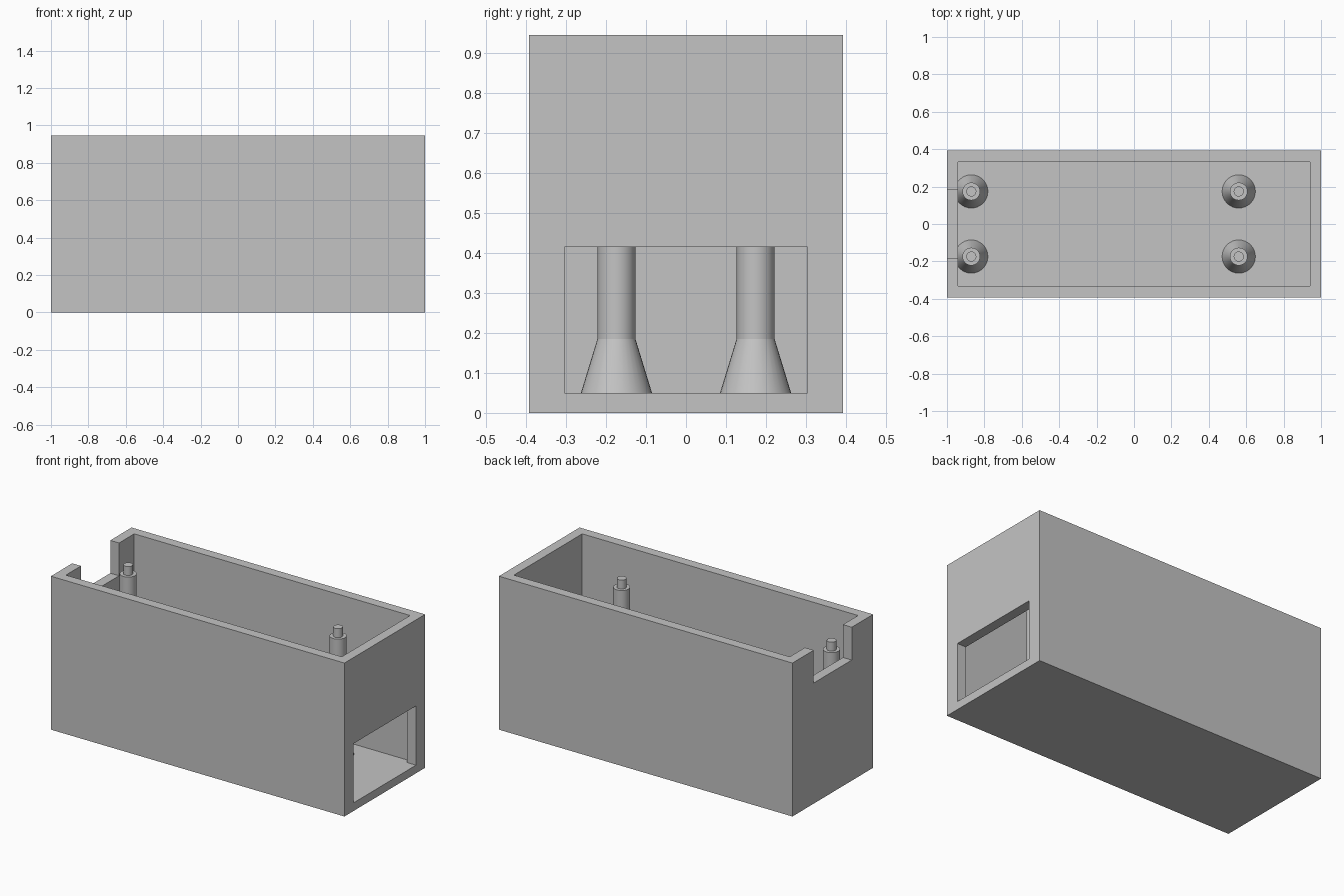
import bpy
import bmesh
from math import radians, tau
from mathutils import Matrix, Vector

cube = bpy.data.objects.get("Cube")
if cube:
    bpy.data.objects.remove(cube, do_unlink=True)

LENGTH, DEPTH, HEIGHT = 2.0, 0.785, 0.945
WALL, FLOOR = 0.06, 0.05

# Single plastic colour
grey = bpy.data.materials.new("grey plastic")
grey.use_nodes = True
grey.diffuse_color = (0.55, 0.55, 0.55, 1)
grey.node_tree.nodes["Principled BSDF"].inputs["Base Color"].default_value = grey.diffuse_color


def add_object(name, bm):
    mesh = bpy.data.meshes.new(name)
    bm.to_mesh(mesh)
    bm.free()
    mesh.materials.append(grey)
    obj = bpy.data.objects.new(name, mesh)
    bpy.context.collection.objects.link(obj)
    return obj


def box(name, low, high):
    low, high = Vector(low), Vector(high)
    bm = bmesh.new()
    bmesh.ops.create_cube(bm, size=1, matrix=Matrix.Translation((low + high) / 2)
                          @ Matrix.Diagonal((high - low).to_4d()))
    return add_object(name, bm)


def activate(obj):
    bpy.ops.object.select_all(action="DESELECT")
    obj.select_set(True)
    bpy.context.view_layer.objects.active = obj


def cut(target, low, high):
    cutter = box("cutter", low, high)
    cutter.hide_render = True
    mod = target.modifiers.new("cut", "BOOLEAN")
    mod.operation, mod.solver, mod.object = "DIFFERENCE", "EXACT", cutter
    activate(target)
    bpy.ops.object.modifier_apply(modifier=mod.name)
    bpy.data.objects.remove(cutter, do_unlink=True)


def lathe(name, profile, location, steps=32):
    bm = bmesh.new()
    verts = [bm.verts.new((r, 0, z)) for r, z in profile]
    edges = [bm.edges.new(pair) for pair in zip(verts, verts[1:])]
    bmesh.ops.spin(bm, geom=verts + edges, cent=(0, 0, 0), axis=(0, 0, 1),
                   angle=tau, steps=steps)
    bmesh.ops.remove_doubles(bm, verts=bm.verts, dist=0.0001)
    bmesh.ops.recalc_face_normals(bm, faces=bm.faces)
    obj = add_object(name, bm)
    obj.location = location
    activate(obj)
    bpy.ops.object.shade_smooth_by_angle(angle=radians(15))
    return obj


# Open-topped housing
x, y = LENGTH / 2, DEPTH / 2
housing = box("housing", (-x, -y, 0), (x, y, HEIGHT))
cut(housing, (-x + WALL, -y + WALL, FLOOR), (x - WALL, y - WALL, HEIGHT + 0.1))

# Low window in one end wall, notch in the rim of the other
cut(housing, (x - 2 * WALL, -0.304, FLOOR), (x + 0.1, 0.304, 0.415))
cut(housing, (-x - 0.1, -0.185, 0.743), (-x + 2 * WALL, 0.185, HEIGHT + 0.1))

# Four flared standoffs, each with a locating peg on top
post_profile = [(0, FLOOR), (0.089, FLOOR), (0.0475, 0.185), (0.0475, 0.78),
                (0.027, 0.78), (0.027, 0.835), (0, 0.835)]
for end, px in (("notch_end", -0.87), ("window_end", 0.56)):
    for side, py in (("front", -0.174), ("back", 0.174)):
        lathe(f"standoff_{end}_{side}", post_profile, (px, py, 0))
